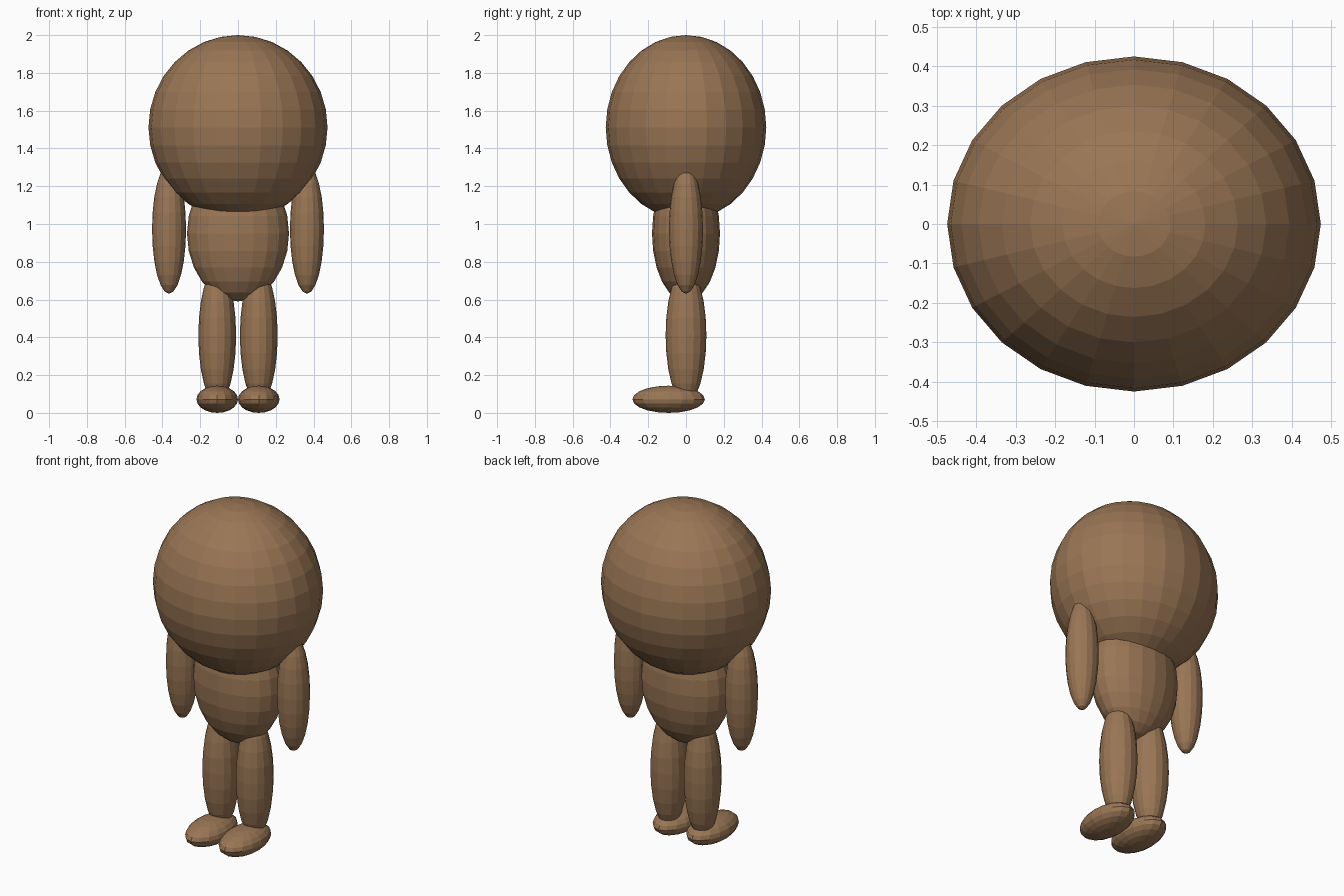
import bpy

if "Cube" in bpy.data.objects:
    bpy.data.objects.remove(bpy.data.objects["Cube"])

# One flat brown for the whole figure
brown = bpy.data.materials.new("warm brown")
brown.diffuse_color = (0.32, 0.18, 0.09, 1.0)
brown.use_nodes = True
brown.node_tree.nodes["Principled BSDF"].inputs["Base Color"].default_value = brown.diffuse_color


def ellipsoid(name, centre, radii, segments, rings):
    """Flat-faced UV sphere stretched to the given radii."""
    bpy.ops.mesh.primitive_uv_sphere_add(
        segments=segments, ring_count=rings, radius=1, location=centre)
    ob = bpy.context.object
    ob.name = name
    ob.scale = radii
    bpy.ops.object.transform_apply(location=False, rotation=False, scale=True)
    ob.data.materials.append(brown)
    return ob


# Large head and tapering torso
ellipsoid("head", (0, 0, 1.512), (0.474, 0.425, 0.488), 24, 16)
ellipsoid("torso", (0, 0, 0.95), (0.27, 0.18, 0.36), 20, 12)

# Paired limbs
for side, s in (("left", 1), ("right", -1)):
    ellipsoid(side + "_arm", (s * 0.365, 0, 0.973), (0.09, 0.09, 0.342), 16, 12)
    ellipsoid(side + "_leg", (s * 0.11, 0, 0.41), (0.1, 0.108, 0.36), 16, 12)
    ellipsoid(side + "_foot", (s * 0.11, -0.092, 0.072), (0.11, 0.192, 0.072), 16, 10)
